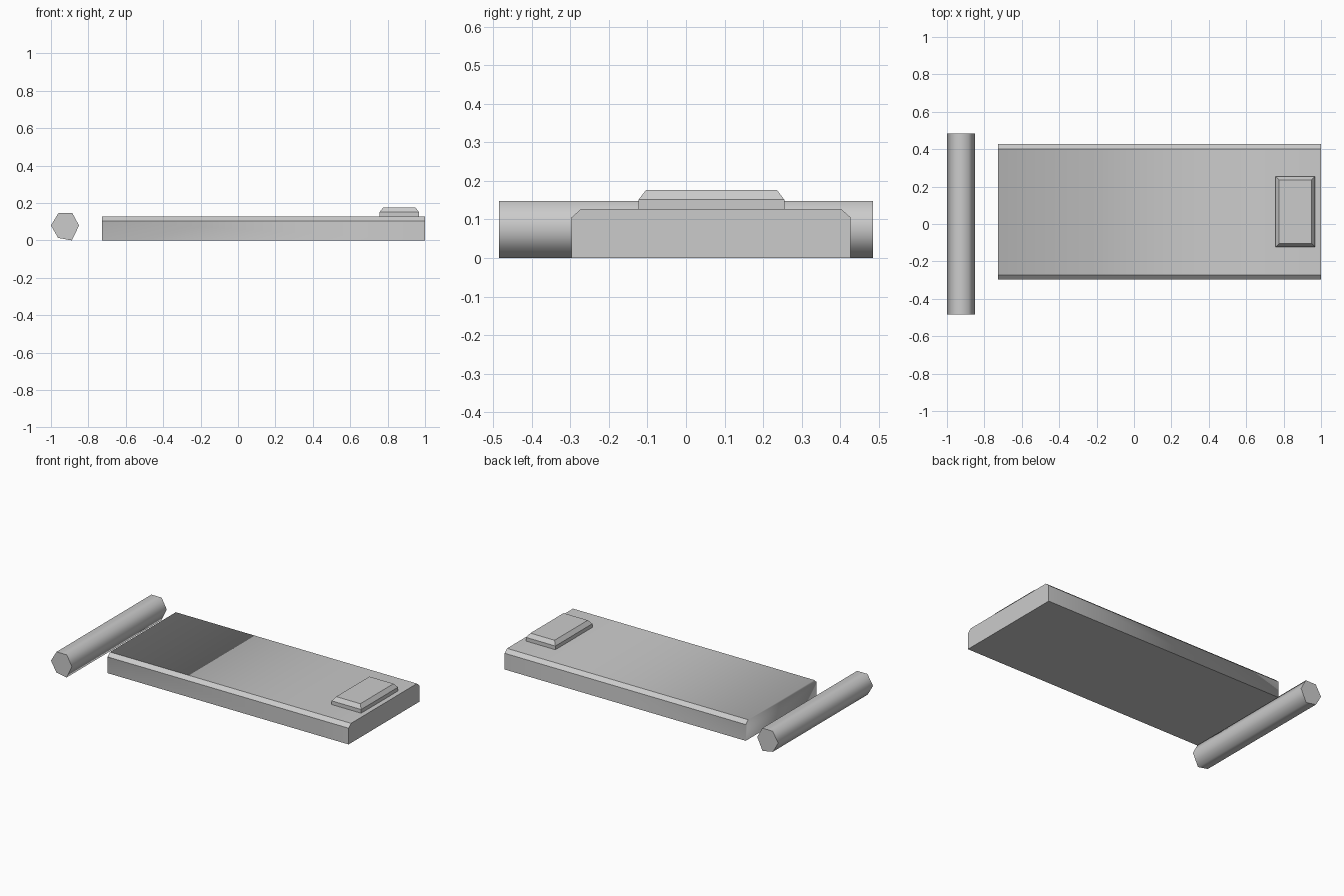
import bpy
import bmesh
from mathutils import Vector

cube = bpy.data.objects.get("Cube")
if cube:
    bpy.data.objects.remove(cube, do_unlink=True)

grey = bpy.data.materials.new("plain_grey")
grey.use_nodes = True
grey.diffuse_color = (0.6, 0.6, 0.6, 1)
grey.node_tree.nodes["Principled BSDF"].inputs["Base Color"].default_value = grey.diffuse_color


def prism(profile, offset):
    """Closed solid made by sweeping a profile along an offset."""
    bm = bmesh.new()
    face = bm.faces.new([bm.verts.new(p) for p in profile])
    swept = bmesh.ops.extrude_face_region(bm, geom=[face], use_keep_orig=True)
    verts = [v for v in swept["geom"] if isinstance(v, bmesh.types.BMVert)]
    bmesh.ops.translate(bm, verts=verts, vec=Vector(offset))
    bmesh.ops.recalc_face_normals(bm, faces=bm.faces)
    bm.normal_update()
    return bm


def finish(bm, name, is_smooth=None):
    """Store the mesh; edges passing the rule are shaded smooth."""
    if is_smooth:
        for face in bm.faces:
            face.smooth = True
        for edge in bm.edges:
            edge.smooth = is_smooth(edge)
    mesh = bpy.data.meshes.new(name)
    bm.to_mesh(mesh)
    bm.free()
    mesh.materials.append(grey)
    obj = bpy.data.objects.new(name, mesh)
    bpy.context.collection.objects.link(obj)
    return obj


# Long slab with chamfered upper edges
LEFT_END, RIGHT_END = -0.727, 1.0
front, back, top, shoulder, bevel = -0.297, 0.427, 0.127, 0.105, 0.025
section = [(front, 0), (back, 0), (back, shoulder), (back - bevel, top),
           (front + bevel, top), (front, shoulder)]
slab = prism([(LEFT_END, y, z) for y, z in section],
             (RIGHT_END - LEFT_END, 0, 0))


def soft_end(edge):
    # The low-x end blends softly into the top and the two sides
    if any(v.co.x > LEFT_END + 0.01 for v in edge.verts):
        return False
    a, b = (v.co for v in edge.verts)
    flat_top = min(a.z, b.z) > shoulder + 0.01
    upright = abs(a.y - b.y) < 0.001
    return flat_top or upright


finish(slab, "slab", soft_end)

# Six-sided roller, smooth round its length with crisp caps
hexagon = [(-1.0, 0.08), (-0.96, 0.147), (-0.886, 0.147),
           (-0.85, 0.08), (-0.888, 0), (-0.962, 0.014)]
half = 0.485
roller = prism([(x, -half, z) for x, z in hexagon], (0, 2 * half, 0))
finish(roller, "roller", lambda e: abs(e.verts[0].co.y - e.verts[1].co.y) > half)

# Raised pad with a sloping rim
x0, x1, y0, y1 = 0.757, 0.968, -0.123, 0.255
pad = prism([(x0, y0, top), (x1, y0, top), (x1, y1, top), (x0, y1, top)],
            (0, 0, 0.024))
lid = max(pad.faces, key=lambda f: f.calc_center_median().z)
bmesh.ops.inset_region(pad, faces=[lid], thickness=0.027)
for vert in lid.verts:
    vert.co.z = 0.176
finish(pad, "raised_pad")
